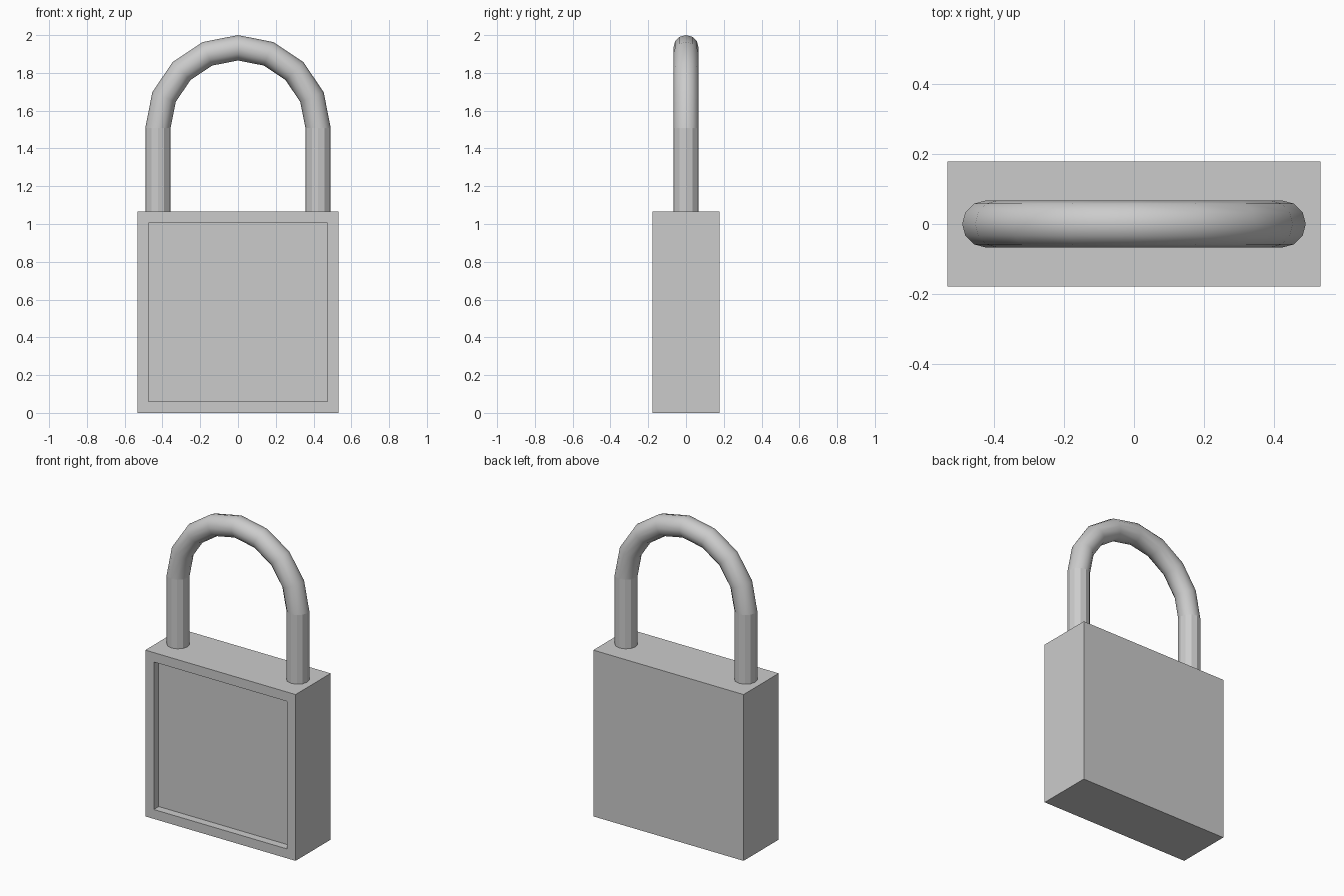
import bpy, bmesh, math
from mathutils import Vector, Matrix

if "Cube" in bpy.data.objects:
    bpy.data.objects.remove(bpy.data.objects["Cube"])

SIZE, DEPTH = 1.066, 0.356           # body width/height and thickness
ARC_R, TUBE_R, ARC_Z = 0.424, 0.067, 1.509
SIDES, STEPS = 12, 8


def finish(bm, name):
    bmesh.ops.recalc_face_normals(bm, faces=bm.faces)
    mesh = bpy.data.meshes.new(name)
    bm.to_mesh(mesh)
    bm.free()
    obj = bpy.data.objects.new(name, mesh)
    bpy.context.collection.objects.link(obj)
    return obj


# Body: square block with a framed recess in the front
bm = bmesh.new()
bmesh.ops.create_cube(bm, size=1, matrix=Matrix.Translation((0, 0, SIZE / 2))
                      @ Matrix.Diagonal((SIZE, DEPTH, SIZE, 1)))
front = min(bm.faces, key=lambda f: f.calc_center_median().y)
bmesh.ops.inset_region(bm, faces=[front], thickness=0.085)
panel = bmesh.ops.extrude_discrete_faces(bm, faces=[front])["faces"][0]
bmesh.ops.translate(bm, verts=panel.verts, vec=(0, 0.05, 0))
finish(bm, "lock_body")

# Shackle: 12-sided tube along two straight legs and a half-circle arc
bm = bmesh.new()
stations = [(0.0, SIZE - 0.005)]
stations += [(math.pi * i / STEPS, ARC_Z) for i in range(STEPS + 1)]
stations += [(math.pi, SIZE - 0.005)]
rings = []
for angle, z in stations:
    out = Vector((math.cos(angle), 0, math.sin(angle)))
    ring = []
    for k in range(SIDES):
        t = 2 * math.pi * k / SIDES
        p = out * (ARC_R + TUBE_R * math.cos(t))
        ring.append(bm.verts.new((p.x, TUBE_R * math.sin(t), z + p.z)))
    rings.append(ring)
for i, (a, b) in enumerate(zip(rings, rings[1:])):
    for k in range(SIDES):
        n = (k + 1) % SIDES
        face = bm.faces.new((a[k], a[n], b[n], b[k]))
        face.smooth = 0 < i < len(rings) - 2      # smooth arc, faceted legs
bm.faces.new(rings[0])
bm.faces.new(rings[-1])
finish(bm, "shackle")
